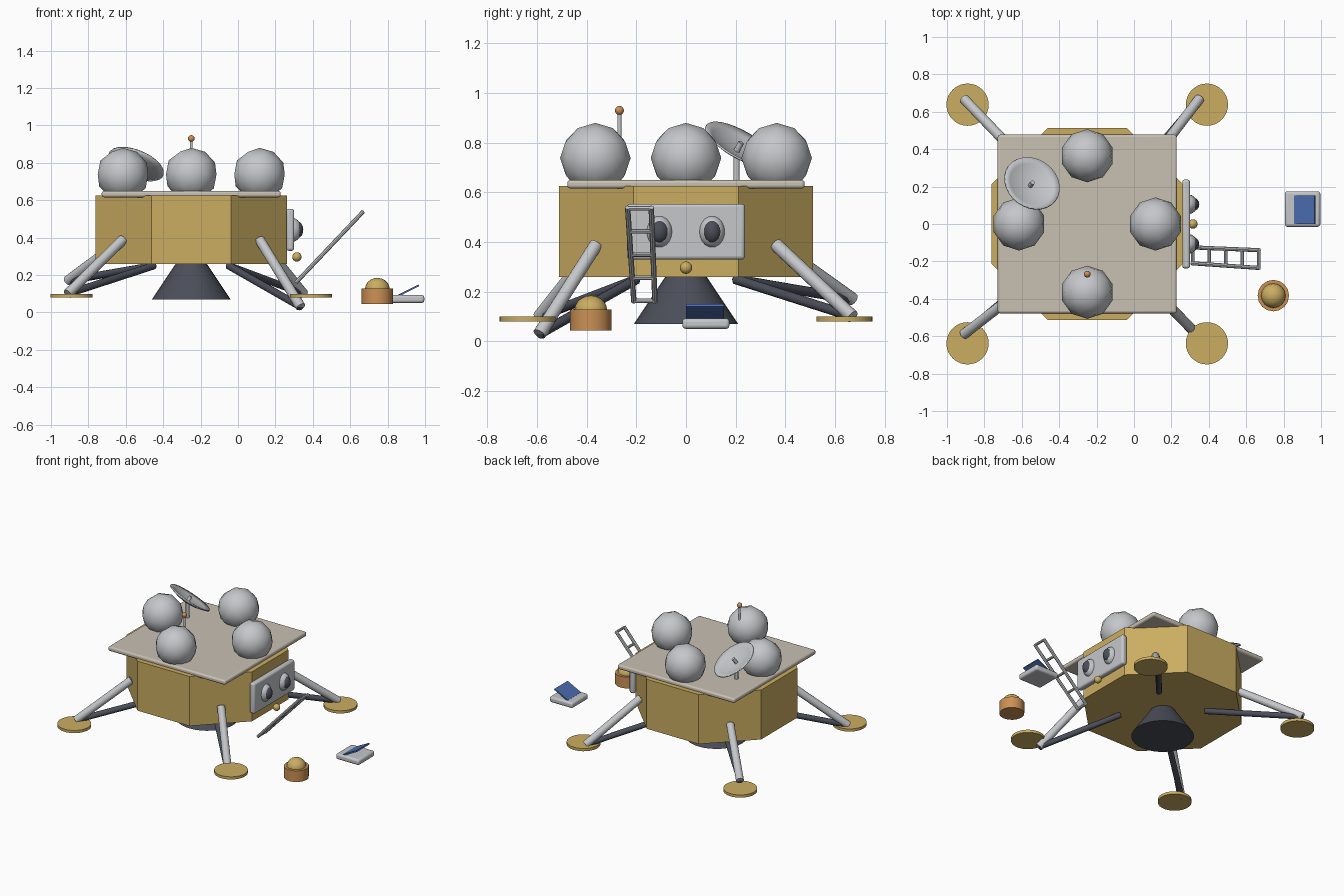
import bpy
from math import pi, radians, tan
from mathutils import Vector, Matrix

if "Cube" in bpy.data.objects:
    bpy.data.objects.remove(bpy.data.objects["Cube"], do_unlink=True)


def material(name, rgb):
    m = bpy.data.materials.new(name)
    m.use_nodes = True
    m.diffuse_color = (*rgb, 1)
    bsdf = next(n for n in m.node_tree.nodes if n.type == 'BSDF_PRINCIPLED')
    bsdf.inputs["Base Color"].default_value = (*rgb, 1)
    return m


GOLD = material("gold foil", (0.60, 0.42, 0.12))
GREY = material("light grey", (0.56, 0.57, 0.59))
DECK = material("pale beige", (0.58, 0.53, 0.45))
DARK = material("dark slate", (0.07, 0.075, 0.10))
ORANGE = material("copper orange", (0.60, 0.28, 0.09))
BLUE = material("solar blue", (0.07, 0.15, 0.42))

CX = -0.25  # lander centre line


def finish(name, mat, smooth=True):
    ob = bpy.context.object
    ob.name = name
    ob.data.materials.append(mat)
    if smooth:
        bpy.ops.object.shade_smooth_by_angle(angle=radians(40))
    return ob


def box(name, loc, size, mat, bevel=0.0, rot=(0, 0, 0)):
    bpy.ops.mesh.primitive_cube_add(size=1, location=loc, rotation=rot)
    ob = bpy.context.object
    ob.scale = size
    bpy.ops.object.transform_apply(location=False, rotation=False, scale=True)
    if bevel:
        mod = ob.modifiers.new("Bevel", 'BEVEL')
        mod.width, mod.segments = bevel, 3
    return finish(name, mat)


def cone(name, x, y, z0, z1, r0, r1, mat, sides=24, turn=0.0, smooth=True):
    bpy.ops.mesh.primitive_cone_add(vertices=sides, radius1=r0, radius2=r1, depth=z1 - z0,
                                    location=(x, y, (z0 + z1) / 2), rotation=(0, 0, turn))
    return finish(name, mat, smooth)


def rod(name, a, b, r, mat, sides=12):
    a, b = Vector(a), Vector(b)
    bpy.ops.mesh.primitive_cylinder_add(vertices=sides, radius=r, depth=(b - a).length,
                                        location=(a + b) / 2)
    ob = bpy.context.object
    ob.rotation_euler = (b - a).to_track_quat('Z', 'Y').to_euler()
    return finish(name, mat)


def ball(name, loc, radii, mat):
    bpy.ops.mesh.primitive_uv_sphere_add(segments=16, ring_count=10, radius=1, location=loc)
    bpy.context.object.scale = radii
    bpy.ops.object.transform_apply(location=False, rotation=False, scale=True)
    return finish(name, mat)


# Octagonal body, deck and engine bell
cone("body", CX, 0, 0.26, 0.625, 0.512 / 0.9239, 0.512 / 0.9239, GOLD, 8, pi / 8, False)
box("deck", (CX, 0, 0.633), (0.957, 0.955, 0.034), DECK, 0.012)
cone("engine_bell", CX, 0, 0.07, 0.28, 0.21, 0.07, DARK, 32)

# Four round tanks on the deck
for i, (dx, dy) in enumerate([(1, 0), (-1, 0), (0, 1), (0, -1)]):
    bpy.ops.mesh.primitive_ico_sphere_add(subdivisions=2, radius=0.142,
                                          location=(CX + 0.365 * dx, 0.365 * dy, 0.738))
    finish(f"tank_{i + 1}", GREY, False)
    bpy.ops.object.shade_smooth()

# Legs: side signs with the foot end of each strut
feet = {
    (1, -1): (0.335, -0.59, 0.03),
    (1, 1): (0.35, 0.67, 0.10),
    (-1, 1): (-0.91, 0.67, 0.17),
    (-1, -1): (-0.91, -0.59, 0.10),
}
for (sx, sy), foot in feet.items():
    side = ("front" if sy < 0 else "back") + ("_left" if sx > 0 else "_right")
    cone(side + "_pad", CX + 0.64 * sx, 0.638 * sy, 0.08, 0.10, 0.113, 0.113, GOLD, 32)
    rod(side + "_strut", (CX + 0.365 * sx, 0.362 * sy, 0.39), foot, 0.027, GREY, 16)
    rod(side + "_brace", (CX + 0.2 * sx, 0.2 * sy, 0.25), foot, 0.02, DARK)

# Hatch panel with two domed windows and a knob
box("hatch_panel", (0.279, 0, 0.442), (0.042, 0.475, 0.225), GREY, 0.014)
for name, y in (("left", 0.105), ("right", -0.107)):
    ball(name + "_window_rim", (0.29, y, 0.442), (0.05, 0.053, 0.064), GREY)
    ball(name + "_window_lens", (0.313, y, 0.442), (0.036, 0.037, 0.047), DARK)
ball("knob", (0.315, 0, 0.297), (0.025, 0.025, 0.025), GOLD)

# Ladder leaning outward
low = [Vector((0.31, -0.125, 0.16)), Vector((0.31, -0.21, 0.16))]
high = [Vector((0.67, -0.14, 0.54)), Vector((0.67, -0.235, 0.54))]
for i in range(2):
    rod(f"ladder_rail_{i + 1}", low[i], high[i], 0.011, GREY, 8)
for i in range(5):
    t = 0.01 + 0.245 * i
    rod(f"ladder_rung_{i + 1}", low[0].lerp(high[0], t), low[1].lerp(high[1], t), 0.009, GREY, 8)

# Dish: a shallow bowl spun from a parabola, tilted on a post
SIDES, RINGS, R = 28, 5, 0.155
verts, faces = [(0, 0, -0.035)], []
for k in range(1, RINGS + 1):
    for j in range(SIDES):
        p = Matrix.Rotation(2 * pi * j / SIDES, 3, 'Z') @ Vector((R * k / RINGS, 0, 0))
        verts.append((p.x, p.y, 0.035 * ((k / RINGS) ** 2 - 1)))
for j in range(SIDES):
    n = (j + 1) % SIDES
    faces.append((0, 1 + j, 1 + n))
    for k in range(RINGS - 1):
        a = 1 + k * SIDES
        faces.append((a + j, a + SIDES + j, a + SIDES + n, a + n))
mesh = bpy.data.meshes.new("dish")
mesh.from_pydata(verts, [], faces)
dish = bpy.data.objects.new("dish", mesh)
bpy.context.collection.objects.link(dish)
mesh.materials.append(GREY)
mesh.shade_smooth()
axis = Vector((0.34, 0.46, 0.82)).normalized()
rim = Vector((-0.543, 0.22, 0.797))
dish.location = rim
dish.rotation_euler = axis.to_track_quat('Z', 'Y').to_euler()
dish.modifiers.new("Thickness", 'SOLIDIFY').thickness = 0.008
base = rim - axis * 0.035
rod("dish_feed", base, base + axis * 0.04, 0.012, GREY)
rod("dish_post", (base.x, base.y, 0.64), base, 0.012, GREY)

# Mast with a beacon
rod("mast", (CX, -0.268, 0.64), (CX, -0.268, 0.93), 0.008, GREY, 10)
ball("beacon", (CX, -0.268, 0.93), (0.018, 0.018, 0.018), ORANGE)

# Ground instruments beside the lander
cone("canister", 0.745, -0.383, 0.045, 0.128, 0.084, 0.084, ORANGE, 16)
ball("canister_dome", (0.745, -0.383, 0.125), (0.066, 0.066, 0.06), GOLD)
box("instrument_case", (0.901, 0.08, 0.072), (0.19, 0.19, 0.042), GREY, 0.014)
box("solar_panel", (0.913, 0.077, 0.118), (0.122, 0.152, 0.01), BLUE, 0, (0, radians(-27), 0))
